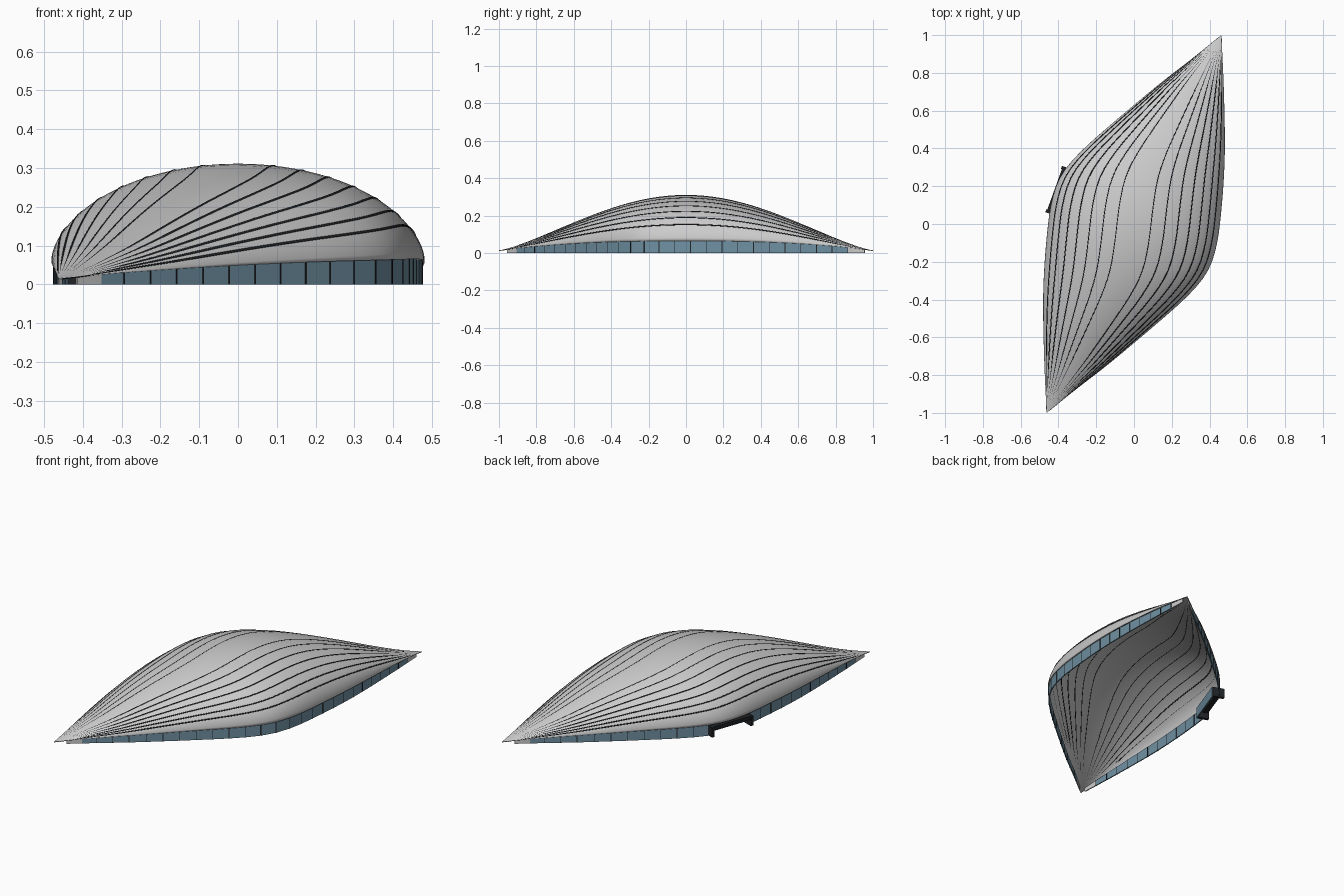
import bpy, bmesh, math
from mathutils import Vector, Matrix

if "Cube" in bpy.data.objects:
    bpy.data.objects.remove(bpy.data.objects["Cube"])

# plan outline of the left edge: (y, x); the right edge is the same turned 180 degrees
LEFT = [(-1, -.463), (-.7, -.476), (-.4, -.481), (-.2, -.473), (0, -.455), (.1, -.44),
        (.2, -.413), (.27, -.378), (.33, -.332), (.4, -.265), (.5, -.153), (.63, .0),
        (.75, .145), (.87, .30), (1, .463)]


def material(name, rgb):
    m = bpy.data.materials.new(name)
    m.diffuse_color = (*rgb, 1)
    m.use_nodes = True
    m.node_tree.nodes["Principled BSDF"].inputs["Base Color"].default_value = m.diffuse_color
    return m


GLASS = material("blue_glass", (.16, .28, .36))
DARK = material("dark_metal", (.015, .017, .02))


def left_x(y):
    n = len(LEFT)
    y = max(-1, min(1, y))
    i = max(k for k in range(n - 1) if LEFT[k][0] <= y + 1e-9)

    def slope(k):
        a, b = LEFT[max(k - 1, 0)], LEFT[min(k + 1, n - 1)]
        return (b[1] - a[1]) / (b[0] - a[0])
    (y0, x0), (y1, x1) = LEFT[i], LEFT[i + 1]
    h = y1 - y0
    t = (y - y0) / h
    return ((2*t**3 - 3*t*t + 1) * x0 + (t**3 - 2*t*t + t) * h * slope(i)
            + (3*t*t - 2*t**3) * x1 + (t**3 - t*t) * h * slope(i + 1))


def eave(y):
    return .015 + .05 * (1 - abs(y) ** 2.5)


def crest(y):
    return .015 + .296 * max(0, math.cos(math.pi * y / 2)) ** 1.3


def roof(y, angle):
    """Point on the roof: half-elliptical section at y, angle 0 (right) to pi (left)."""
    l, r = left_x(y), -left_x(-y)
    e = eave(y)
    return Vector(((l + r) / 2 + (r - l) / 2 * math.cos(angle), y,
                   e + max(0, crest(y) - e) * math.sin(angle)))


def add_mesh(name, bm, mat=None):
    bmesh.ops.recalc_face_normals(bm, faces=bm.faces)
    me = bpy.data.meshes.new(name)
    bm.to_mesh(me)
    bm.free()
    ob = bpy.data.objects.new(name, me)
    bpy.context.collection.objects.link(ob)
    if mat:
        me.materials.append(mat)
    return ob


STATIONS = [math.sin(math.pi / 2 * (k / 32 - 1)) for k in range(65)]

# roof shell
bm = bmesh.new()
SEG = 48
grid = [[bm.verts.new(roof(y, math.pi * j / SEG)) for j in range(SEG + 1)] for y in STATIONS]
for a, b in zip(grid, grid[1:]):
    for j in range(SEG):
        bm.faces.new((a[j], a[j + 1], b[j + 1], b[j]))
bmesh.ops.remove_doubles(bm, verts=bm.verts, dist=1e-5)
shell = add_mesh("roof_shell", bm)
for p in shell.data.polygons:
    p.use_smooth = True
mod = shell.modifiers.new("thickness", 'SOLIDIFY')
mod.thickness = .004
mod.offset = -1

# dark seams running from tip to tip
cu = bpy.data.curves.new("roof_seams", 'CURVE')
cu.dimensions = '3D'
cu.bevel_depth = .004
cu.bevel_resolution = 0
for k in range(7):
    a = math.radians(21 + 9.6 * k)
    for ang in (a, math.pi - a):
        sp = cu.splines.new('POLY')
        pts = [roof(y, ang) for y in STATIONS[3:-3]]
        sp.points.add(len(pts) - 1)
        for q, p in zip(sp.points, pts):
            q.co = (p.x, p.y, p.z - .002, 1)
            q.radius = min(1, .35 + (1 - abs(p.y)) * 2)
cu.materials.append(DARK)
bpy.context.collection.objects.link(bpy.data.objects.new("roof_seams", cu))


def wall_point(y, inset=.009):
    return Vector((left_x(y) + inset, y, 0))


def box_between(bm, p, q, thick, z0, zp, zq):
    """Upright slab from p to q with a top that may slope."""
    d = (q - p).normalized()
    n = Vector((-d.y, d.x, 0)) * thick / 2
    lo = [bm.verts.new((v.x, v.y, z0)) for v in (p - n, q - n, q + n, p + n)]
    hi = [bm.verts.new((v.x, v.y, z)) for v, z in
          ((p - n, zp), (q - n, zq), (q + n, zq), (p + n, zp))]
    bm.faces.new(lo)
    bm.faces.new(hi)
    for i in range(4):
        j = (i + 1) % 4
        bm.faces.new((lo[i], lo[j], hi[j], hi[i]))


# wall division points, evenly spaced along the edge
marks, y = [-.865], -.865
while y < .9:
    last = wall_point(y)
    while (wall_point(y) - last).length < .083 and y < .905:
        y += .004
    marks.append(min(y, .905))
DOOR = (.06, .29)

for side in ("left", "right"):
    glass, frame, ends = bmesh.new(), bmesh.new(), bmesh.new()
    for a, b in zip(marks, marks[1:]):
        if side == "left":
            # leave out the entrance bay
            if a >= DOOR[0] and b <= DOOR[1]:
                continue
            if a < DOOR[0] < b:
                b = DOOR[0]
            elif a < DOOR[1] < b:
                a = DOOR[1]
        box_between(glass, wall_point(a), wall_point(b), .006, 0, eave(a), eave(b))
        p, q = wall_point(a), wall_point(b)
        d = (q - p).normalized() * .002
        box_between(frame, p - d, p + d, .009, 0, eave(a), eave(a))
    # plain grey panels at both tips
    for a, b in ((-.955, -.865), (.905, .955)):
        box_between(ends, wall_point(a), wall_point(b), .006, 0, eave(a), eave(b))
    for bm, name, mat in ((glass, "glass_wall_", GLASS), (frame, "mullions_", DARK),
                          (ends, "end_panels_", None)):
        ob = add_mesh(name + side, bm, mat)
        if side == "right":
            ob.data.transform(Matrix.Rotation(math.pi, 4, 'Z'))

# entrance: recessed glass, side posts and a dark lintel
p, q = wall_point(DOOR[0]), wall_point(DOOR[1])
d = (q - p).normalized()
inward = Vector((d.y, -d.x, 0))
bm = bmesh.new()
box_between(bm, p + inward * .035, q + inward * .035, .006, 0, .06, .06)
add_mesh("entrance_glass", bm, GLASS)
bm = bmesh.new()
for c in (p, q):
    box_between(bm, c - inward * .03, c + inward * .035, .016, 0, .055, .055)
box_between(bm, p - inward * .01, q - inward * .01, .03, .035, .055, .055)
add_mesh("entrance_frame", bm, DARK)
